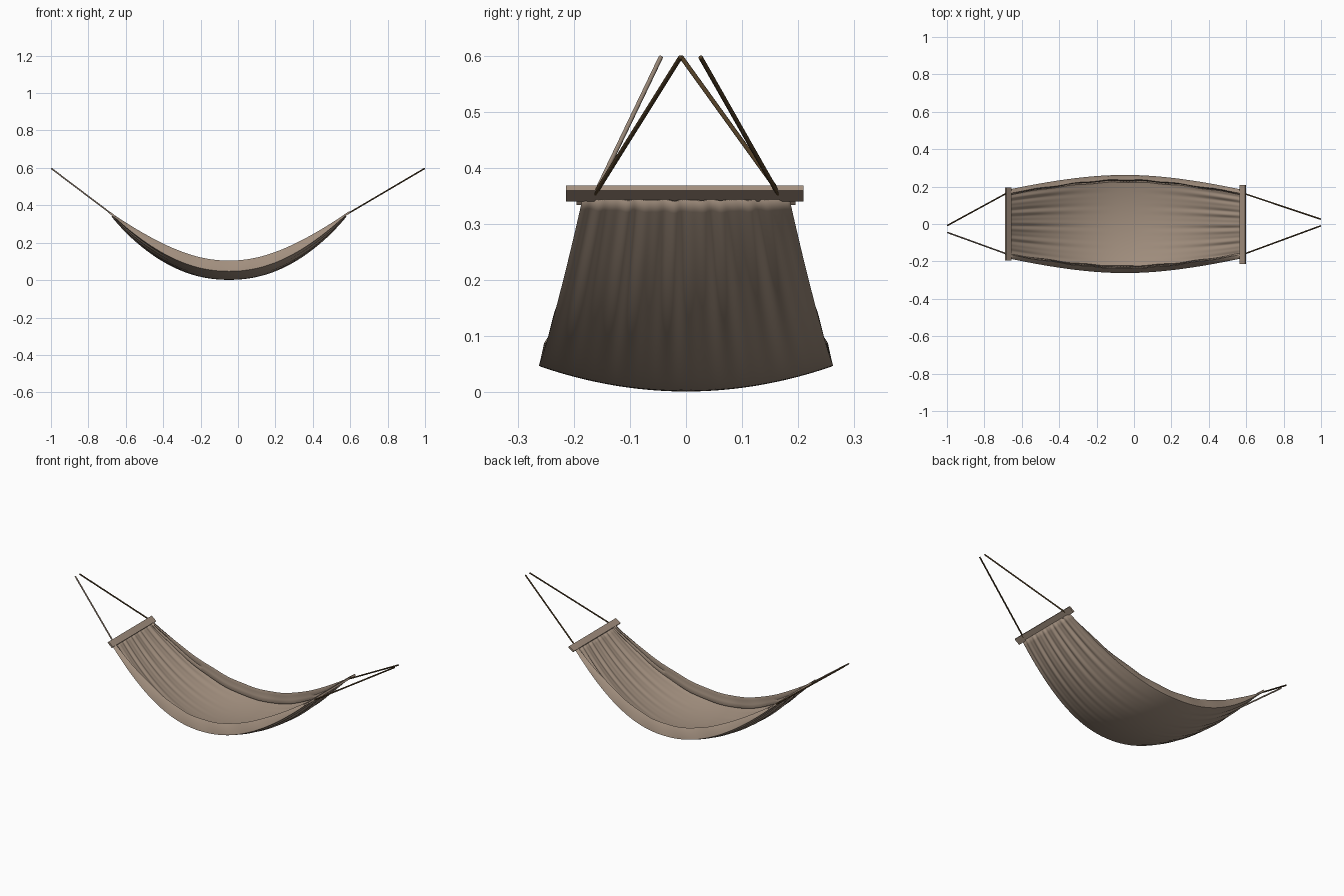
import bpy, math
from mathutils import Vector

if "Cube" in bpy.data.objects:
    bpy.data.objects.remove(bpy.data.objects["Cube"])


def material(name, rgb):
    m = bpy.data.materials.new(name)
    m.diffuse_color = (*rgb, 1)
    m.use_nodes = True
    m.node_tree.nodes["Principled BSDF"].inputs["Base Color"].default_value = m.diffuse_color
    return m


TAN = material("tan canvas", (0.36, 0.275, 0.21))
BROWN = material("dark brown rope", (0.085, 0.05, 0.02))


def make(name, verts, faces, mat, smooth=None):
    me = bpy.data.meshes.new(name)
    me.from_pydata(verts, [], faces)
    me.update()
    me.materials.append(mat)
    ob = bpy.data.objects.new(name, me)
    bpy.context.collection.objects.link(ob)
    if smooth:
        bpy.ops.object.select_all(action='DESELECT')
        ob.select_set(True)
        bpy.context.view_layer.objects.active = ob
        bpy.ops.object.shade_smooth_by_angle(angle=math.radians(smooth))
    return ob


# cross-section: (fraction of half width, height of the folded hem)
def section():
    hem = [(0.965, 0.078), (0.91, 0.100), (0.895, 0.085), (0.905, 0.062), (0.86, 0.042)]
    n = 100
    left = [(-a, h) for a, h in reversed(hem)]
    sheet = [(-1 + 2 * i / n, None) for i in range(n + 1)]
    return left + sheet + hem


def folds(a):
    return math.sin(a * 27 + 0.6) * 0.6 + math.sin(a * 43 + 2.0) * 0.4


# hanging cloth with gathers that fade towards the middle
SEC = section()
NU = 72
verts, faces = [], []
for i in range(NU + 1):
    s = -1 + 2 * i / NU
    t = s * 0.625
    x = t - 0.048
    r = abs(t) / 0.63
    z = 0.003 + 0.345 * r ** 2.15
    slope = math.copysign(0.345 * 2.15 / 0.63 * r ** 1.15, t)
    nrm = Vector((-slope, 0, 1)).normalized()
    w = 0.183 + 0.078 * (1 - abs(s) ** 1.9)
    f = 1 - 0.9 * abs(s) ** 3
    amp = 0.0065 * abs(s) ** 2.2 * (1 - 0.55 * max(0, abs(s) - 0.85) / 0.15)
    for a, h in SEC:
        y = a * w
        if h is None:
            off = 0.045 * f * a * a + amp * folds(a + 0.03 * s) * min(1, (1 - abs(a)) * 8)
        else:
            off = h * f
            y += 0.002 * math.sin(s * 19 + a * 5)
        verts.append((x + nrm.x * off, y, z + nrm.z * off))
m = len(SEC)
for i in range(NU):
    for j in range(m - 1):
        k = i * m + j
        faces.append((k, k + m, k + m + 1, k + 1))
cloth = make("hammock_cloth", verts, faces, TAN, 40)
sol = cloth.modifiers.new("thickness", 'SOLIDIFY')
sol.thickness = 0.003
sol.offset = 0


# spreader bars: flat tilted boards
def bar(name, cx, cz, y0, y1, tilt, length, thick):
    d = Vector((math.cos(tilt), 0, math.sin(tilt))) * length / 2
    n = Vector((-math.sin(tilt), 0, math.cos(tilt))) * thick / 2
    vs = []
    for y in (y0, y1):
        c = Vector((cx, y, cz))
        vs += [c - d - n, c + d - n, c + d + n, c - d + n]
    fs = [(0, 1, 2, 3), (7, 6, 5, 4)] + [(k, k + 4, (k + 1) % 4 + 4, (k + 1) % 4) for k in range(4)]
    make(name, vs, fs, TAN)


bar("left_spreader_bar", -0.672, 0.350, -0.195, 0.195, math.radians(-40), 0.036, 0.011)
bar("right_spreader_bar", 0.582, 0.354, -0.214, 0.209, math.radians(34), 0.036, 0.010)


# ropes
def rope(name, p, q, mat, rad=0.004, sides=10):
    p, q = Vector(p), Vector(q)
    rot = (q - p).to_track_quat('Z', 'Y')
    vs = []
    for c in (p, q):
        for k in range(sides):
            a = 2 * math.pi * k / sides
            vs.append(c + rot @ Vector((rad * math.cos(a), rad * math.sin(a), 0)))
    fs = [(k, (k + 1) % sides, (k + 1) % sides + sides, k + sides) for k in range(sides)]
    fs += [tuple(reversed(range(sides))), tuple(range(sides, 2 * sides))]
    make(name, vs, fs, mat, 40)


rope("left_front_rope", (-0.675, -0.162, 0.353), (-0.998, -0.045, 0.597), TAN)
rope("left_back_rope", (-0.675, 0.168, 0.353), (-0.998, -0.008, 0.597), BROWN)
rope("right_front_rope", (0.585, -0.162, 0.354), (0.998, -0.010, 0.597), BROWN)
rope("right_back_rope", (0.585, 0.164, 0.354), (0.998, 0.026, 0.597), BROWN)
